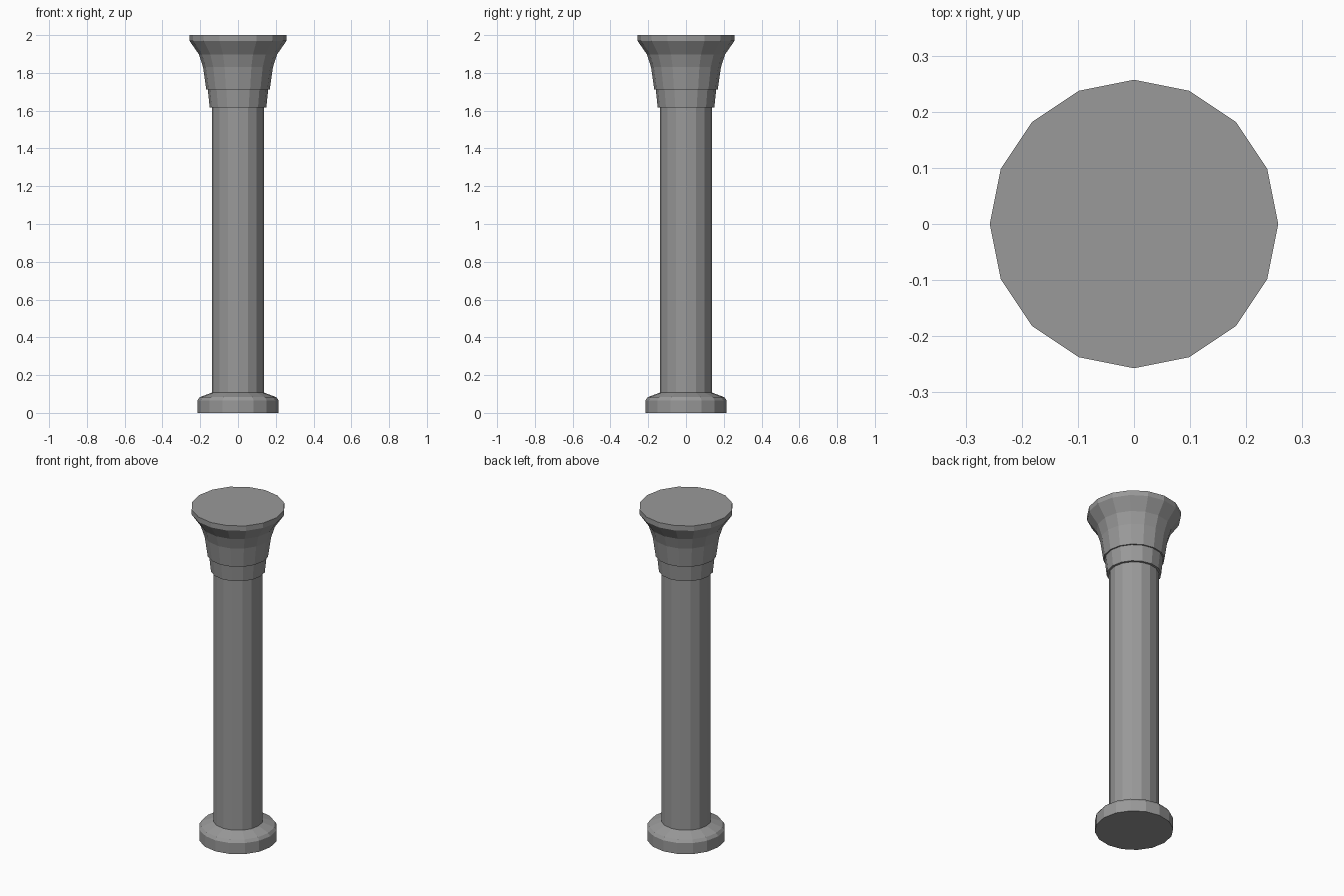
import bpy, bmesh
from math import cos, sin, tau

if "Cube" in bpy.data.objects:
    bpy.data.objects.remove(bpy.data.objects["Cube"])

SIDES = 16

# Dark grey stone
stone = bpy.data.materials.new("dark_stone")
stone.diffuse_color = (0.32, 0.32, 0.32, 1)
stone.use_nodes = True
stone.node_tree.nodes["Principled BSDF"].inputs["Base Color"].default_value = stone.diffuse_color


def lathe(name, profile):
    """Closed flat-shaded turned part from (radius, z) points, bottom to top."""
    bm = bmesh.new()
    rings = [[bm.verts.new((r * cos(tau * i / SIDES), r * sin(tau * i / SIDES), z))
              for i in range(SIDES)] for r, z in profile]
    for low, high in zip(rings, rings[1:]):
        for i in range(SIDES):
            j = (i + 1) % SIDES
            bm.faces.new((low[i], low[j], high[j], high[i]))
    bm.faces.new(rings[0][::-1])
    bm.faces.new(rings[-1])
    mesh = bpy.data.meshes.new(name)
    bm.to_mesh(mesh)
    bm.free()
    mesh.materials.append(stone)
    obj = bpy.data.objects.new(name, mesh)
    bpy.context.collection.objects.link(obj)
    return obj


# Base disc with sloped shoulder
lathe("base", [(0.215, 0), (0.215, 0.066), (0.203, 0.083), (0.137, 0.108)])
# Straight shaft
lathe("shaft", [(0.137, 0.108), (0.137, 1.617)])
# Collar under the capital
lathe("collar", [(0.15, 1.617), (0.16, 1.712)])
# Flared capital with a short vertical rim
lathe("capital", [(0.168, 1.712), (0.185, 1.83), (0.207, 1.898),
                  (0.257, 1.97), (0.257, 2.0)])
